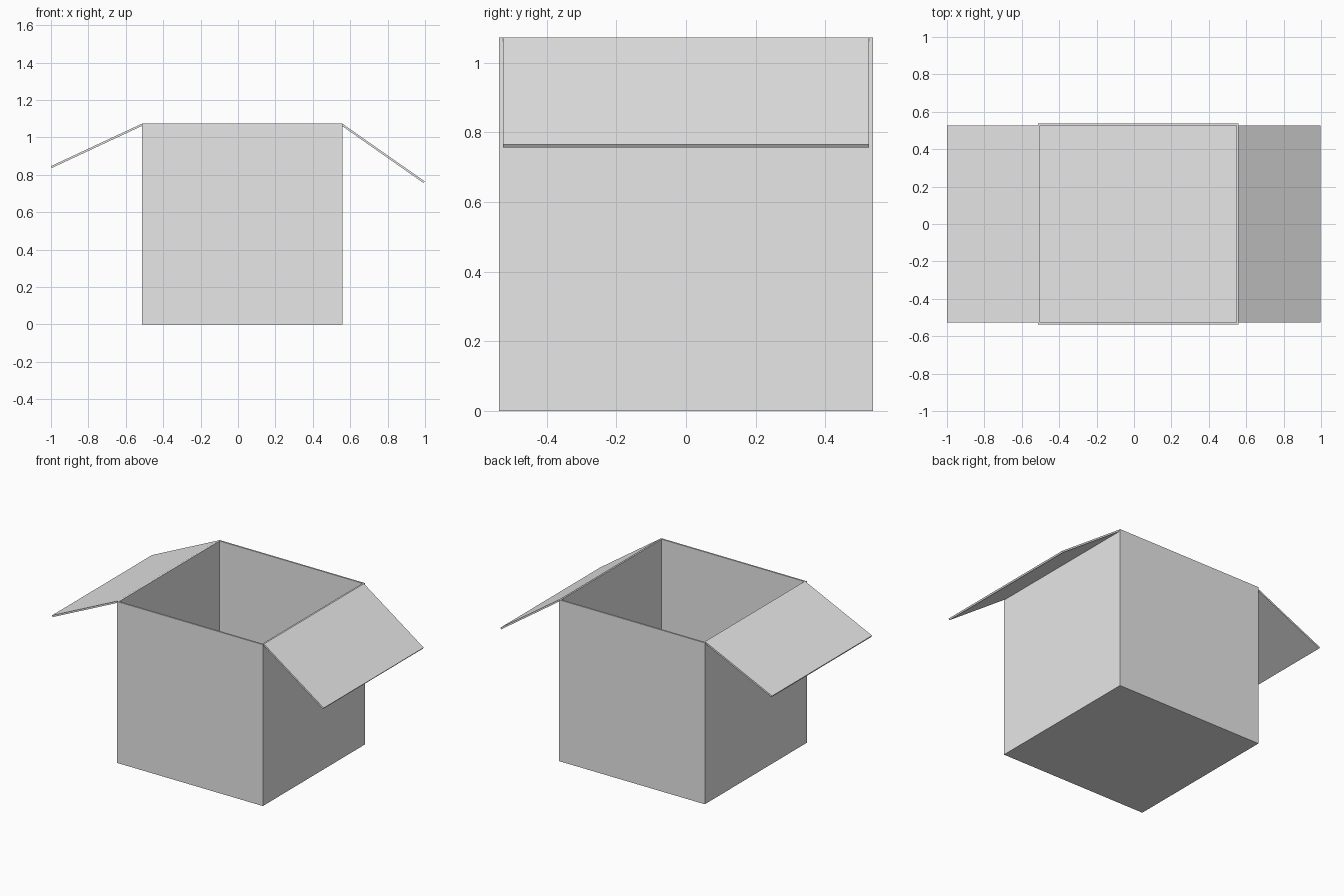
import bpy
import bmesh
from math import radians
from mathutils import Matrix, Vector

if "Cube" in bpy.data.objects:
    bpy.data.objects.remove(bpy.data.objects["Cube"], do_unlink=True)

SIZE = 1.073     # outer side of the box
WALL = 0.011     # board thickness
CENTRE_X = 0.022
FLAP = SIZE / 2

card = bpy.data.materials.new("light grey card")
card.use_nodes = True
colour = (0.8, 0.8, 0.8, 1)
card.diffuse_color = colour
card.node_tree.nodes["Principled BSDF"].inputs["Base Color"].default_value = colour


def add_object(name, bm):
    bmesh.ops.recalc_face_normals(bm, faces=bm.faces[:])
    mesh = bpy.data.meshes.new(name)
    bm.to_mesh(mesh)
    bm.free()
    mesh.materials.append(card)
    obj = bpy.data.objects.new(name, mesh)
    bpy.context.collection.objects.link(obj)
    return obj


def block(low, high):
    low, high = Vector(low), Vector(high)
    bm = bmesh.new()
    place = Matrix.Translation((low + high) / 2) @ Matrix.Diagonal((high - low).to_4d())
    bmesh.ops.create_cube(bm, size=1, matrix=place)
    return bm


# Open box: a cube without its top, thickened inwards
half = SIZE / 2
bm = block((CENTRE_X - half, -half, 0), (CENTRE_X + half, half, SIZE))
top = max(bm.faces, key=lambda f: f.calc_center_median().z)
bmesh.ops.delete(bm, geom=[top], context="FACES_ONLY")
box = add_object("open_box", bm)
solid = box.modifiers.new("board thickness", "SOLIDIFY")
solid.thickness = WALL
solid.offset = -1
solid.use_even_offset = True

# Folded-out side flaps, hinged on the top outer edges
for name, side, droop in (("left_flap", 1, 35), ("right_flap", -1, 25)):
    width = half - WALL
    ends = sorted((0, side * FLAP))
    bm = block((ends[0], -width, -WALL), (ends[1], width, 0))
    flap = add_object(name, bm)
    flap.location = (CENTRE_X + side * half, 0, SIZE)
    flap.rotation_euler.y = side * radians(droop)
